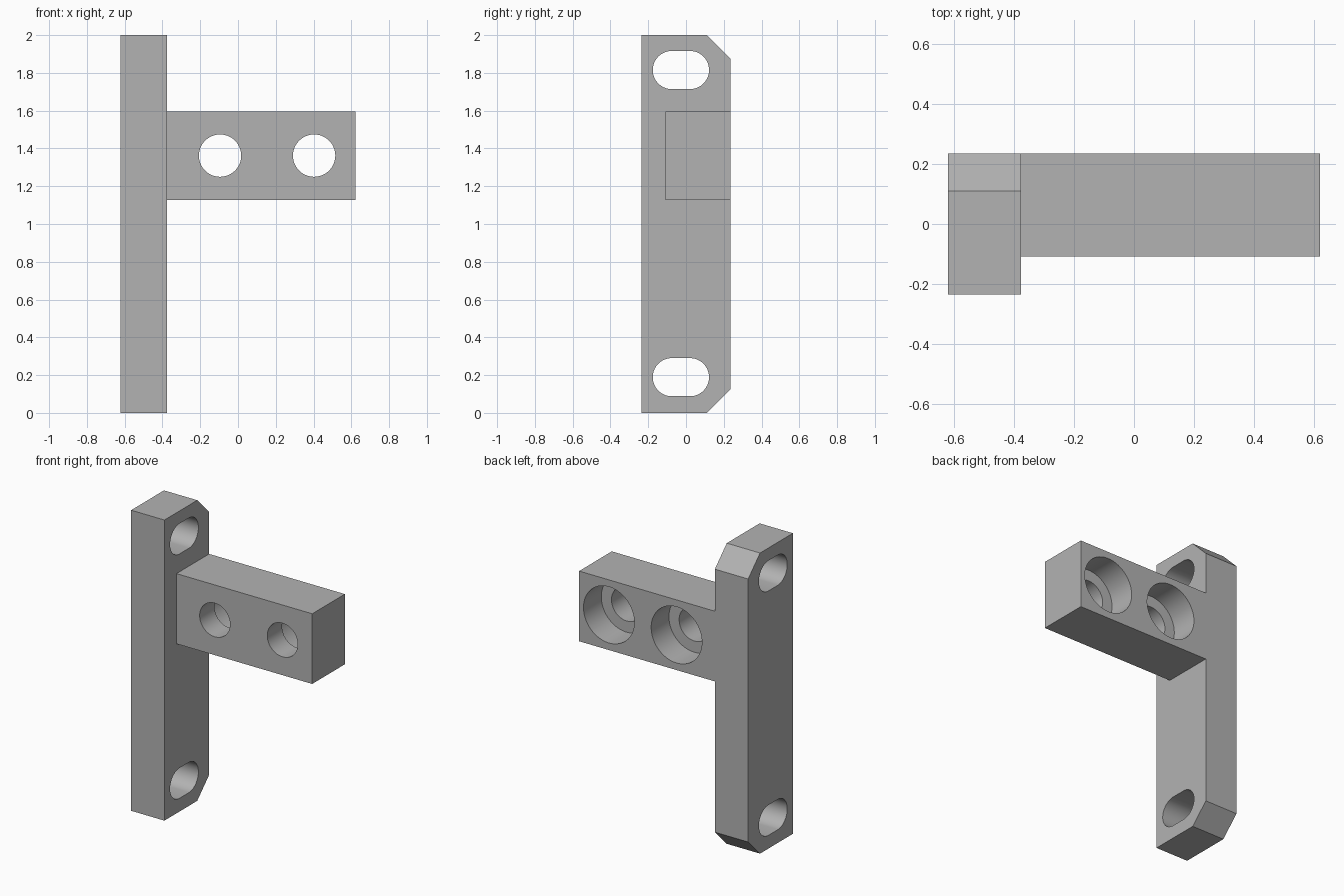
import bpy
import math
from mathutils import Matrix

if "Cube" in bpy.data.objects:
    bpy.data.objects.remove(bpy.data.objects["Cube"], do_unlink=True)

grey = bpy.data.materials.new("plain grey")
grey.use_nodes = True
grey.diffuse_color = (0.45, 0.45, 0.45, 1)
grey.node_tree.nodes["Principled BSDF"].inputs["Base Color"].default_value = grey.diffuse_color

# Axes that turn a flat (u, v) outline into (y, z) along x, or (x, z) along y
ALONG_X = Matrix(((0, 0, 1), (1, 0, 0), (0, 1, 0)))
ALONG_Y = Matrix(((1, 0, 0), (0, 0, 1), (0, 1, 0)))


def prism(name, outline, axes, start, end):
    """Extrude a flat outline between two depths."""
    n = len(outline)
    verts = [axes @ Matrix.Translation((u, v, w)).translation
             for w in (start, end) for u, v in outline]
    faces = [list(range(n))[::-1], list(range(n, 2 * n))]
    faces += [[i, (i + 1) % n, (i + 1) % n + n, i + n] for i in range(n)]
    if axes.determinant() < 0:
        faces = [f[::-1] for f in faces]
    mesh = bpy.data.meshes.new(name)
    mesh.from_pydata(verts, [], faces)
    mesh.materials.append(grey)
    obj = bpy.data.objects.new(name, mesh)
    bpy.context.collection.objects.link(obj)
    return obj


def slot(u, v, radius, half_straight=0.0, steps=64):
    """Round outline, stretched sideways into a slot when half_straight is set."""
    points = []
    for i in range(steps):
        a = 2 * math.pi * (i + 0.5) / steps
        shift = math.copysign(half_straight, math.cos(a))
        points.append((u + shift + radius * math.cos(a), v + radius * math.sin(a)))
    return points


def combine(body, other, operation):
    """Boolean the other solid into the body and discard it."""
    other.hide_render = True
    mod = body.modifiers.new(operation, 'BOOLEAN')
    mod.operation, mod.solver, mod.object = operation, 'EXACT', other
    bpy.context.view_layer.objects.active = body
    bpy.ops.object.modifier_apply(modifier=mod.name)
    bpy.data.objects.remove(other, do_unlink=True)


# Upright bar with chamfered back corners
back, left, inner, right = 0.235, -0.622, -0.377, 0.622
bracket = prism("bracket", [(-back, 0), (0.11, 0), (back, 0.125), (back, 1.875),
                            (0.11, 2), (-back, 2)], ALONG_X, left, inner)

# Side arm, flush with the back of the upright
arm = prism("arm", [(inner - 0.1, 1.128), (right, 1.128), (right, 1.595),
                    (inner - 0.1, 1.595)], ALONG_Y, -0.108, back)
combine(bracket, arm, 'UNION')

# Mounting slots through the upright
for z in (0.189, 1.815):
    cutter = prism("slot_cutter", slot(-0.027, z, 0.101, 0.048), ALONG_X, -1, 0)
    combine(bracket, cutter, 'DIFFERENCE')

# Counterbored bolt holes through the arm
for x in (-0.095, 0.403):
    for radius, start in ((0.112, -0.5), (0.187, 0.048)):
        cutter = prism("hole_cutter", slot(x, 1.362, radius), ALONG_Y, start, 0.5)
        combine(bracket, cutter, 'DIFFERENCE')

# Round hole walls shade smooth, all other edges stay sharp
bpy.ops.object.select_all(action='DESELECT')
bracket.select_set(True)
bpy.context.view_layer.objects.active = bracket
bpy.ops.object.shade_smooth_by_angle(angle=math.radians(30))
